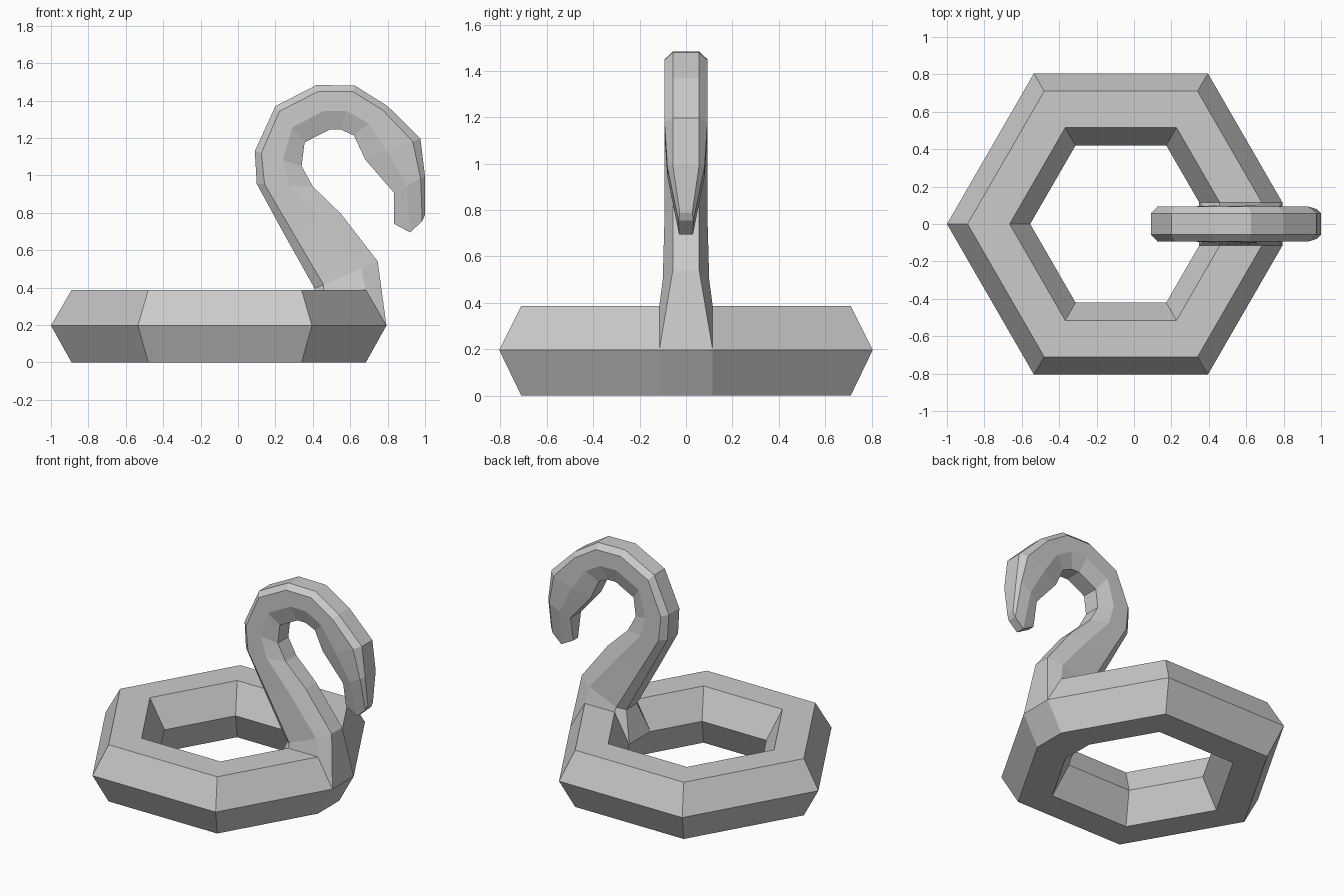
import bpy, bmesh
from math import cos, sin, radians, sqrt
from mathutils import Vector

cube = bpy.data.objects.get("Cube")
if cube:
    bpy.data.objects.remove(cube, do_unlink=True)

grey = bpy.data.materials.new("light grey")
grey.use_nodes = True
grey.diffuse_color = (0.6, 0.6, 0.6, 1)
grey.node_tree.nodes["Principled BSDF"].inputs["Base Color"].default_value = (0.6, 0.6, 0.6, 1)


def finish(name, bm):
    bmesh.ops.recalc_face_normals(bm, faces=bm.faces)
    mesh = bpy.data.meshes.new(name)
    bm.to_mesh(mesh)
    bm.free()
    mesh.materials.append(grey)
    obj = bpy.data.objects.new(name, mesh)
    bpy.context.collection.objects.link(obj)
    return obj


def bridge(bm, a, b, skip=()):
    n = len(a)
    for i in range(n):
        if i not in skip:
            j = (i + 1) % n
            bm.faces.new((a[i], a[j], b[j], b[i]))


# Tube section as (radius, height): outer middle, over the top, inner middle, underside
CX, HALF = -0.07, 0.115
SECTION = [(0.93, 0.197), (0.82, 0.387), (0.595, 0.387),
           (0.485, 0.197), (0.595, 0), (0.82, 0)]


def blunt_corner(side):
    return [Vector((CX + r - HALF / sqrt(3), side * HALF, z)) for r, z in SECTION]


# Six-sided ring, its +x corner cut blunt and left open on top for the neck
bm = bmesh.new()
loops = [blunt_corner(1)]
for k in range(1, 6):
    a = radians(60 * k)
    loops.append([Vector((CX + r * cos(a), r * sin(a), z)) for r, z in SECTION])
loops.append(blunt_corner(-1))
loops = [[bm.verts.new(p) for p in loop] for loop in loops]
for a, b in zip(loops, loops[1:]):
    bridge(bm, a, b)
bridge(bm, loops[-1], loops[0], skip=(0, 1, 2))
finish("ring", bm)

# Neck stations: hollow-side point, back-of-curve point, where the side face begins
STATIONS = [
    ((0.747, 0.54), (0.41, 0.395), 0.26),
    ((0.55, 0.795), (0.25, 0.68), 0.34),
    ((0.40, 0.94), (0.10, 0.955), 0.4),
    ((0.34, 1.05), (0.09, 1.13), 0.4),
    ((0.356, 1.176), (0.20, 1.37), 0.42),
    ((0.49, 1.245), (0.42, 1.483), 0.42),
    ((0.55, 1.245), (0.625, 1.48), 0.42),
    ((0.62, 1.213), (0.80, 1.37), 0.42),
    ((0.68, 1.085), (0.975, 1.197), 0.4),
    ((0.833, 0.908), (1.0, 0.995), 0.4),
]


def octagon(points, widths):
    """Close a four-point half outline across the middle plane."""
    half = [Vector((p[0], w, p[1])) for p, w in zip(points, widths)]
    return half + [Vector((p.x, -p.y, p.z)) for p in reversed(half)]


# Neck grows out of the blunt corner of the ring
rings = [octagon([(p.x, p.z) for p in blunt_corner(1)[:4]], [HALF] * 4)]
for i, (hollow, back, t) in enumerate(STATIONS):
    h, b = Vector(hollow), Vector(back)
    side = 0.1 if i == 0 else 0.08 if i == len(STATIONS) - 1 else 0.093
    rings.append(octagon([h, h.lerp(b, t), h.lerp(b, 0.86), b],
                         [0.057, side, side, 0.057]))
# Narrow tip of the head
rings.append(octagon([(0.833, 0.742), (0.92, 0.695), (0.985, 0.755), (1.0, 0.79)],
                     [0.025, 0.03, 0.032, 0.027]))

bm = bmesh.new()
rings = [[bm.verts.new(p) for p in ring] for ring in rings]
for a, b in zip(rings, rings[1:]):
    bridge(bm, a, b)
# Cap the tip with cross strips
tip = rings[-1]
for i in range(3):
    bm.faces.new((tip[i], tip[i + 1], tip[6 - i], tip[7 - i]))
finish("neck_and_head", bm)
